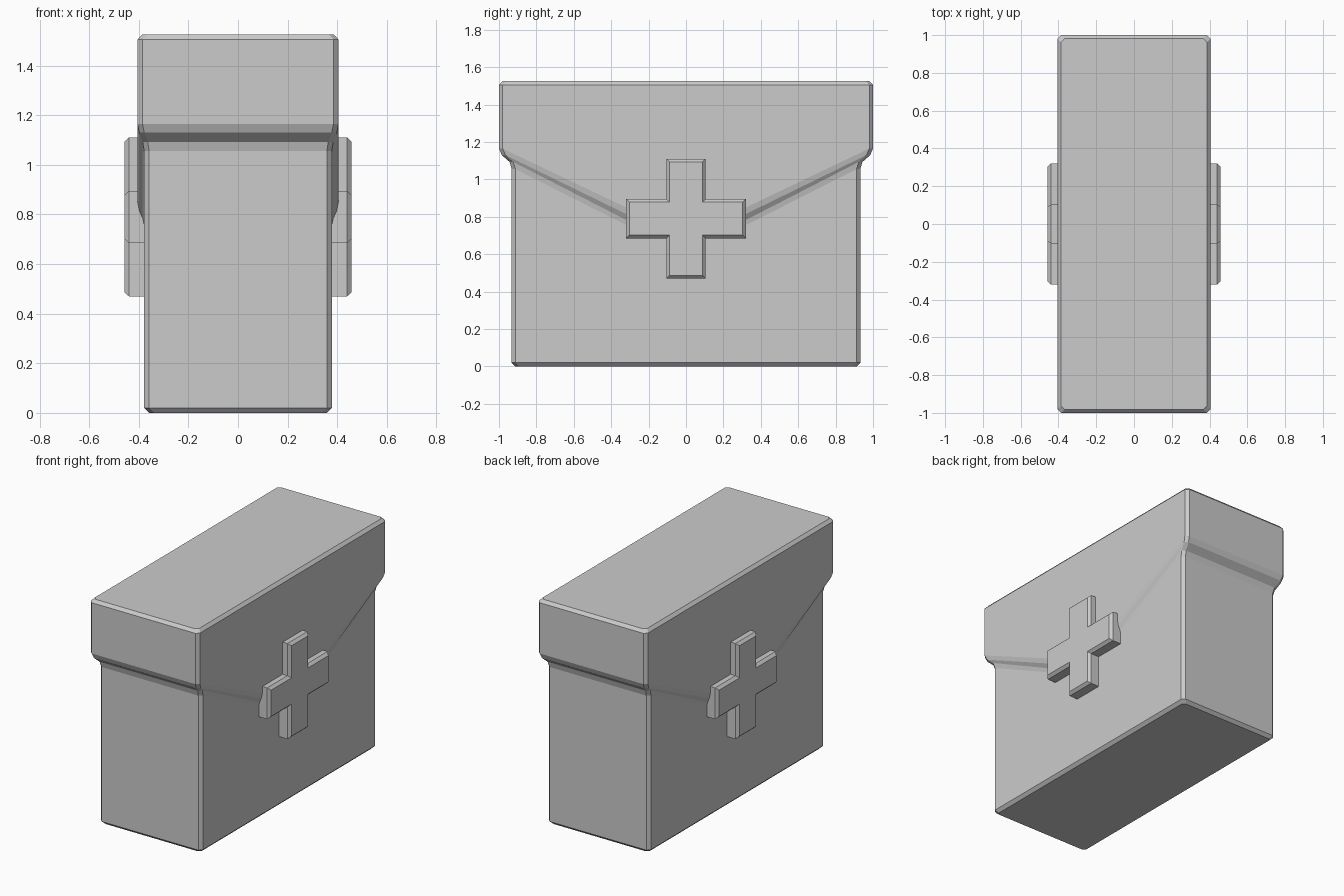
import bpy, bmesh

if "Cube" in bpy.data.objects:
    bpy.data.objects.remove(bpy.data.objects["Cube"])


def loft(name, rings):
    """Skin equal-length point rings and cap both ends."""
    bm = bmesh.new()
    rows = [[bm.verts.new(p) for p in ring] for ring in rings]
    n = len(rows[0])
    for a, b in zip(rows, rows[1:]):
        for i in range(n):
            j = (i + 1) % n
            bm.faces.new((a[i], a[j], b[j], b[i]))
    bm.faces.new(rows[0])
    bm.faces.new(rows[-1])
    bmesh.ops.recalc_face_normals(bm, faces=bm.faces)
    mesh = bpy.data.meshes.new(name)
    bm.to_mesh(mesh)
    bm.free()
    obj = bpy.data.objects.new(name, mesh)
    bpy.context.collection.objects.link(obj)
    return obj


def case_ring(hx, hy, z_end, z_mid, c=0.02, m=0.31):
    """Chamfered rectangle whose long sides dip to z_mid near the centre."""
    half = [(hx - c, -hy, z_end), (hx, -hy + c, z_end), (hx, -m, z_mid),
            (hx, m, z_mid), (hx, hy - c, z_end), (hx - c, hy, z_end)]
    return half + [(-x, -y, z) for x, y, z in half]


# Case: bottom chamfer, body wall, sloped flap edge, lid, top chamfer
loft("case_with_flap_lid", [case_ring(*r) for r in (
    (0.358, 0.912, 0.0, 0.0),
    (0.378, 0.932, 0.02, 0.02),
    (0.378, 0.932, 1.055, 0.75),
    (0.384, 0.943, 1.093, 0.778),
    (0.398, 0.985, 1.13, 0.81),
    (0.405, 1.0, 1.165, 0.845),
    (0.405, 1.0, 1.505, 1.505),
    (0.387, 0.982, 1.525, 1.525),
)])


def cross_ring(x, inset):
    """Plus-shaped outline in the yz plane."""
    a, b = 0.105 - inset, 0.32 - inset
    pts = [(b, -a), (b, a), (a, a), (a, b), (-a, b), (-a, a),
           (-b, a), (-b, -a), (-a, -a), (-a, -b), (a, -b), (a, -a)]
    return [(x, y, 0.79 + z) for y, z in pts]


# Raised cross on both broad sides
cross = loft("raised_cross", [cross_ring(0.36, 0), cross_ring(0.44, 0),
                              cross_ring(0.458, 0.017)])
cross.modifiers.new("both_sides", 'MIRROR').use_axis[0] = True
